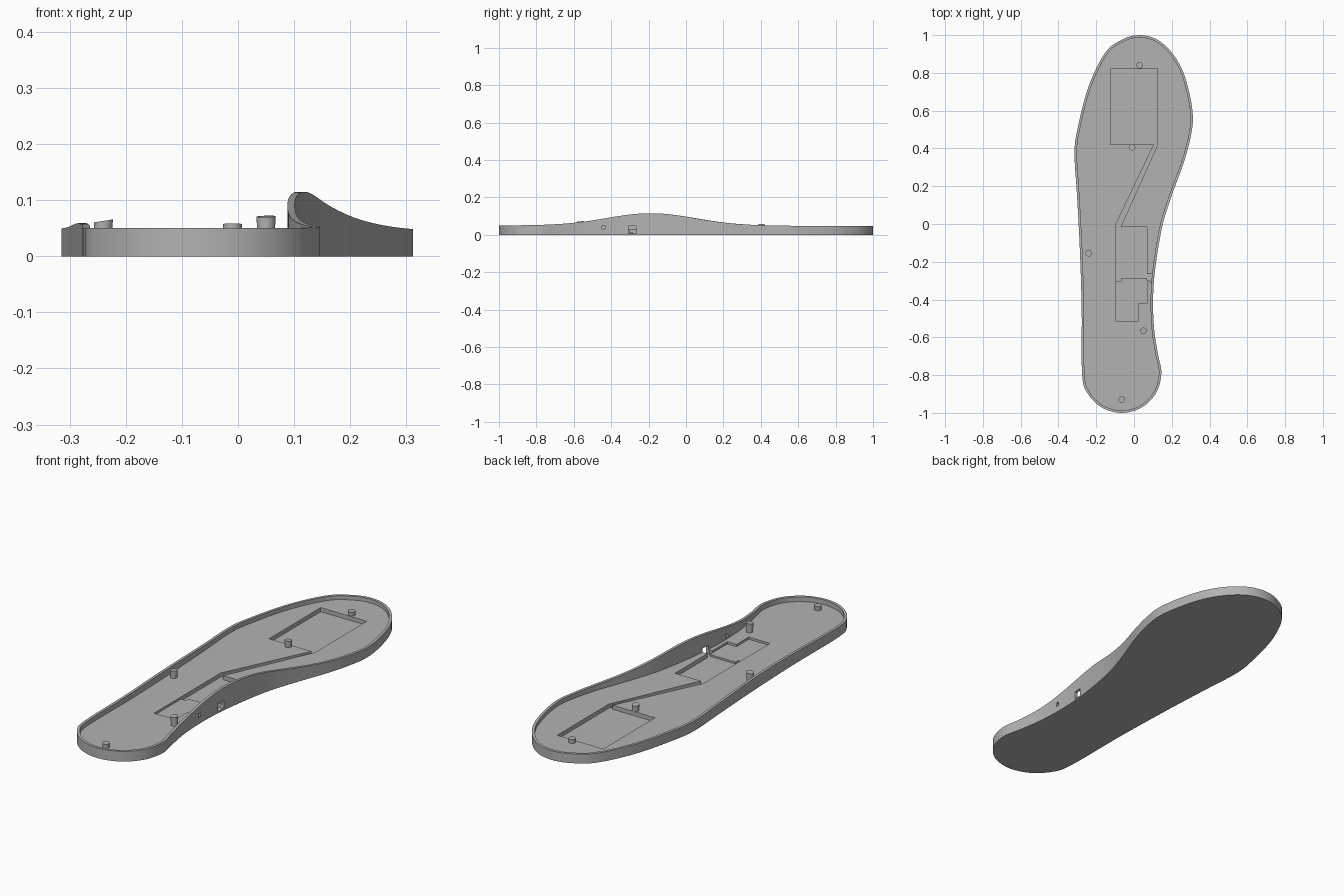
import bpy, bmesh, math
from mathutils import Vector

if "Cube" in bpy.data.objects:
    bpy.data.objects.remove(bpy.data.objects["Cube"])

grey = bpy.data.materials.new("plain grey")
grey.use_nodes = True
COLOUR = (0.45, 0.45, 0.45, 1)
grey.diffuse_color = COLOUR
grey.node_tree.nodes["Principled BSDF"].inputs["Base Color"].default_value = COLOUR

FLOOR, DEEP, SHALLOW, RIM = 0.027, 0.007, 0.016, 0.013


def finish(bm, name):
    bmesh.ops.recalc_face_normals(bm, faces=bm.faces)
    mesh = bpy.data.meshes.new(name)
    bm.to_mesh(mesh)
    bm.free()
    mesh.materials.append(grey)
    ob = bpy.data.objects.new(name, mesh)
    bpy.context.collection.objects.link(ob)
    return ob


def smooth(ob):
    bpy.ops.object.select_all(action='DESELECT')
    ob.select_set(True)
    bpy.context.view_layer.objects.active = ob
    bpy.ops.object.shade_smooth_by_angle(angle=math.radians(30))


def closed_spline(pts, steps):
    out, n = [], len(pts)
    for i in range(n):
        a, b, c, d = (Vector(pts[(i + k) % n]) for k in (-1, 0, 1, 2))
        for s in range(steps):
            t = s / steps
            out.append(0.5 * (2 * b + (c - a) * t + (2 * a - 5 * b + 4 * c - d) * t * t
                              + (3 * b - a - 3 * c + d) * t ** 3))
    return out


def prism(name, pts, z0, z1):
    bm = bmesh.new()
    face = bm.faces.new([bm.verts.new((x, y, z0)) for x, y in pts])
    res = bmesh.ops.extrude_face_region(bm, geom=[face])
    for v in res["geom"]:
        if isinstance(v, bmesh.types.BMVert):
            v.co.z = z1
    return finish(bm, name)


def box(name, x0, x1, y0, y1, z0, z1):
    return prism(name, [(x0, y0), (x1, y0), (x1, y1), (x0, y1)], z0, z1)


# Sole outline, counter-clockwise: heel arc, arch side, toe, outer side
heel = [(-0.065 + 0.21 * math.cos(math.radians(a)), -0.79 + 0.21 * math.sin(math.radians(a)))
        for a in range(180, 361, 30)]
arch_side = [(0.127, -0.69), (0.107, -0.56), (0.101, -0.4), (0.112, -0.24), (0.148, -0.02),
             (0.196, 0.14), (0.26, 0.315), (0.297, 0.447), (0.312, 0.56), (0.294, 0.69),
             (0.254, 0.82), (0.19, 0.92), (0.115, 0.98)]
outer_side = [(0.03, 1.0), (-0.055, 0.98), (-0.15, 0.91), (-0.24, 0.73), (-0.3, 0.5),
              (-0.315, 0.37), (-0.302, 0.155), (-0.287, -0.13), (-0.277, -0.45)]
outline = closed_spline(heel + arch_side + outer_side, 6)
n = len(outline)
inner = []
for i, p in enumerate(outline):
    t = (outline[(i + 1) % n] - outline[i - 1]).normalized()
    inner.append(p + RIM * Vector((-t.y, t.x)))


def rim_height(p):
    swell = math.exp(-((p.y + 0.19) / 0.33) ** 2)
    return 0.05 - 0.004 * max(p.y, 0) + (0.065 if p.x > 0 else 0.009) * swell


# Tray: flat underside, outer wall, rim that rises at the arch, sunken floor
bm = bmesh.new()
tops = [rim_height(p) for p in outline]
loops = [[bm.verts.new((p.x, p.y, z)) for p, z in zip(pts, zs)]
         for pts, zs in ((outline, [0] * n), (outline, tops), (inner, tops), (inner, [FLOOR] * n))]
for low, high in zip(loops, loops[1:]):
    for i in range(n):
        j = (i + 1) % n
        bm.faces.new((low[i], low[j], high[j], high[i]))
bm.faces.new(loops[0])
bm.faces.new(loops[-1])
tray = finish(bm, "sole_tray")

# Recesses in the floor, the cable channel, and openings in the arch wall
lower_pocket = [(-0.095, 0.0), (-0.095, -0.305), (-0.07, -0.305), (-0.07, -0.285), (0.07, -0.285),
                (0.07, -0.3), (0.1, -0.3), (0.1, -0.265), (0.07, -0.265), (0.07, -0.015),
                (-0.07, -0.015), (0.125, 0.42), (0.125, 0.82), (-0.125, 0.82), (-0.125, 0.42),
                (0.105, 0.42)]
stepped = [(-0.095, -0.25), (-0.095, -0.515), (0.02, -0.515), (0.02, -0.42), (0.07, -0.42),
           (0.07, -0.25)]
cutters = [prism("pocket_cutter", lower_pocket, DEEP, 0.04),
           prism("shallow_pocket_cutter", stepped, SHALLOW, 0.041),
           box("port_cutter", 0.085, 0.2, -0.307, -0.266, DEEP + 0.001, 0.046),
           box("small_port_cutter", 0.07, 0.2, -0.45, -0.434, 0.03, 0.05)]
bpy.context.view_layer.objects.active = tray
for c in cutters:
    c.hide_render = True
    mod = tray.modifiers.new("cut", 'BOOLEAN')
    mod.operation, mod.solver, mod.object = 'DIFFERENCE', 'EXACT', c
    bpy.ops.object.modifier_apply(modifier=mod.name)
for c in cutters:
    bpy.data.objects.remove(c)
smooth(tray)

# Locating pegs: slightly flared, with tops slanted to follow the foot bed
pegs = {"toe_peg": (0.03, 0.84, 0.046, 0, 0),
        "ball_peg": (-0.01, 0.405, 0.057, 0, -0.1),
        "outer_peg": (-0.24, -0.155, 0.063, 0.15, 0),
        "inner_heel_peg": (0.05, -0.565, 0.071, 0.03, 0.08),
        "heel_peg": (-0.065, -0.93, 0.048, 0, 0)}
for name, (x, y, top, slope_x, slope_y) in pegs.items():
    bm = bmesh.new()
    bmesh.ops.create_cone(bm, cap_ends=True, segments=32, radius1=0.0145, radius2=0.017, depth=1)
    for v in bm.verts:
        v.co.z = top + v.co.x * slope_x + v.co.y * slope_y if v.co.z > 0 else 0.01
        v.co.x += x
        v.co.y += y
    smooth(finish(bm, name))
